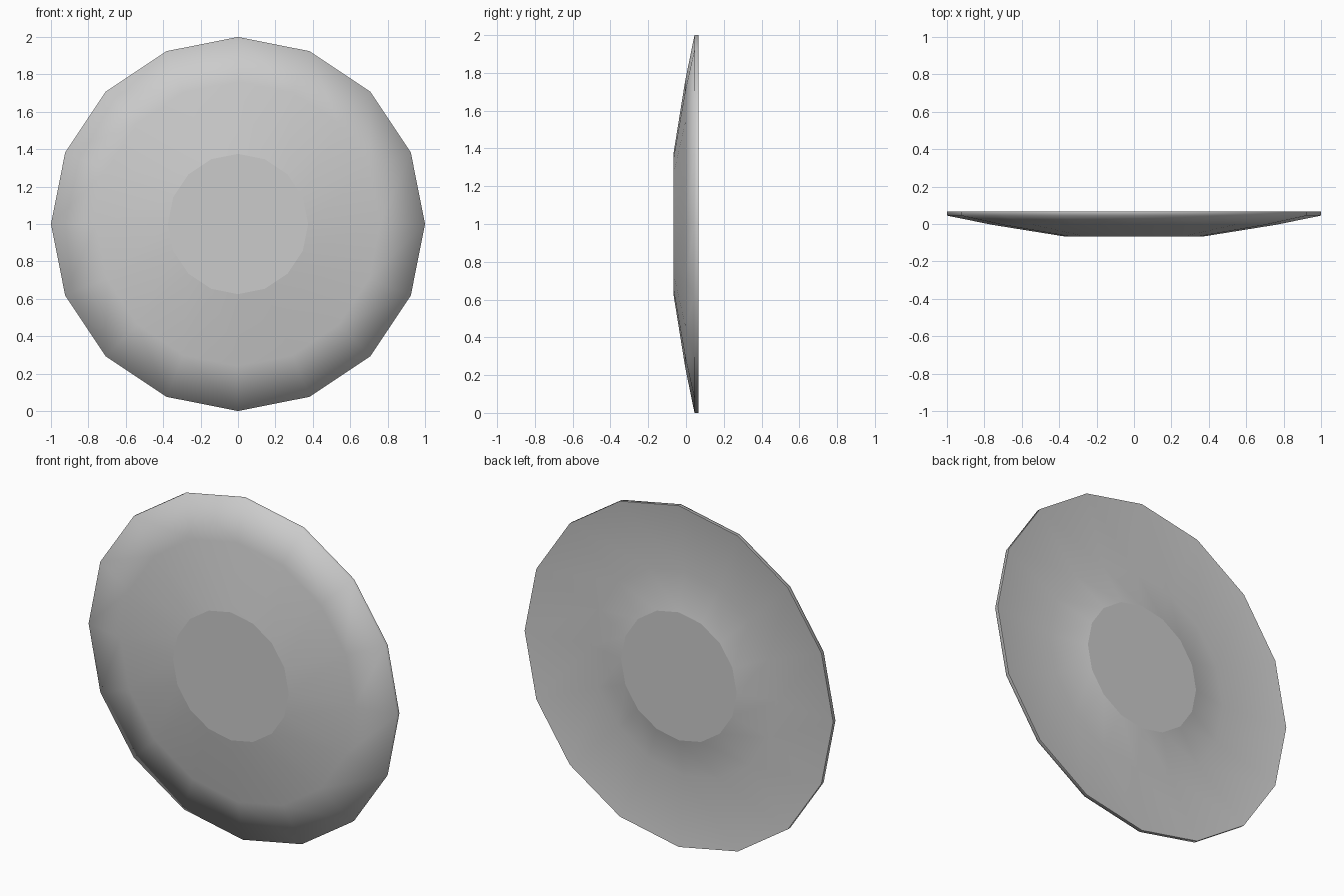
import bpy, bmesh, math

if "Cube" in bpy.data.objects:
    bpy.data.objects.remove(bpy.data.objects["Cube"])

SIDES = 16


def ring(bm, radius, y):
    return [bm.verts.new((radius * math.cos(2 * math.pi * i / SIDES), y,
                          1 + radius * math.sin(2 * math.pi * i / SIDES)))
            for i in range(SIDES)]


def band(bm, a, b):
    for i in range(SIDES):
        j = (i + 1) % SIDES
        bm.faces.new((a[i], a[j], b[j], b[i])).smooth = True


def sharpen(bm, loop):
    for i in range(SIDES):
        bm.edges.get((loop[i], loop[(i + 1) % SIDES])).smooth = False


# Shallow disc: flat front centre, two sloped bands, thin rim,
# back with a shallow groove around a flat hub
bm = bmesh.new()
profile = [(0.375, -0.066), (0.76, -0.004), (1.0, 0.045), (1.0, 0.066),
           (0.6, 0.02), (0.375, 0.066)]
loops = [ring(bm, r, y) for r, y in profile]
for a, b in zip(loops, loops[1:]):
    band(bm, a, b)
bm.faces.new(loops[0])
bm.faces.new(loops[-1])
bmesh.ops.recalc_face_normals(bm, faces=bm.faces)
for k in (0, 3, 5):
    sharpen(bm, loops[k])

mesh = bpy.data.meshes.new("shallow_disc")
bm.to_mesh(mesh)
bm.free()
bpy.context.collection.objects.link(bpy.data.objects.new("shallow_disc", mesh))
